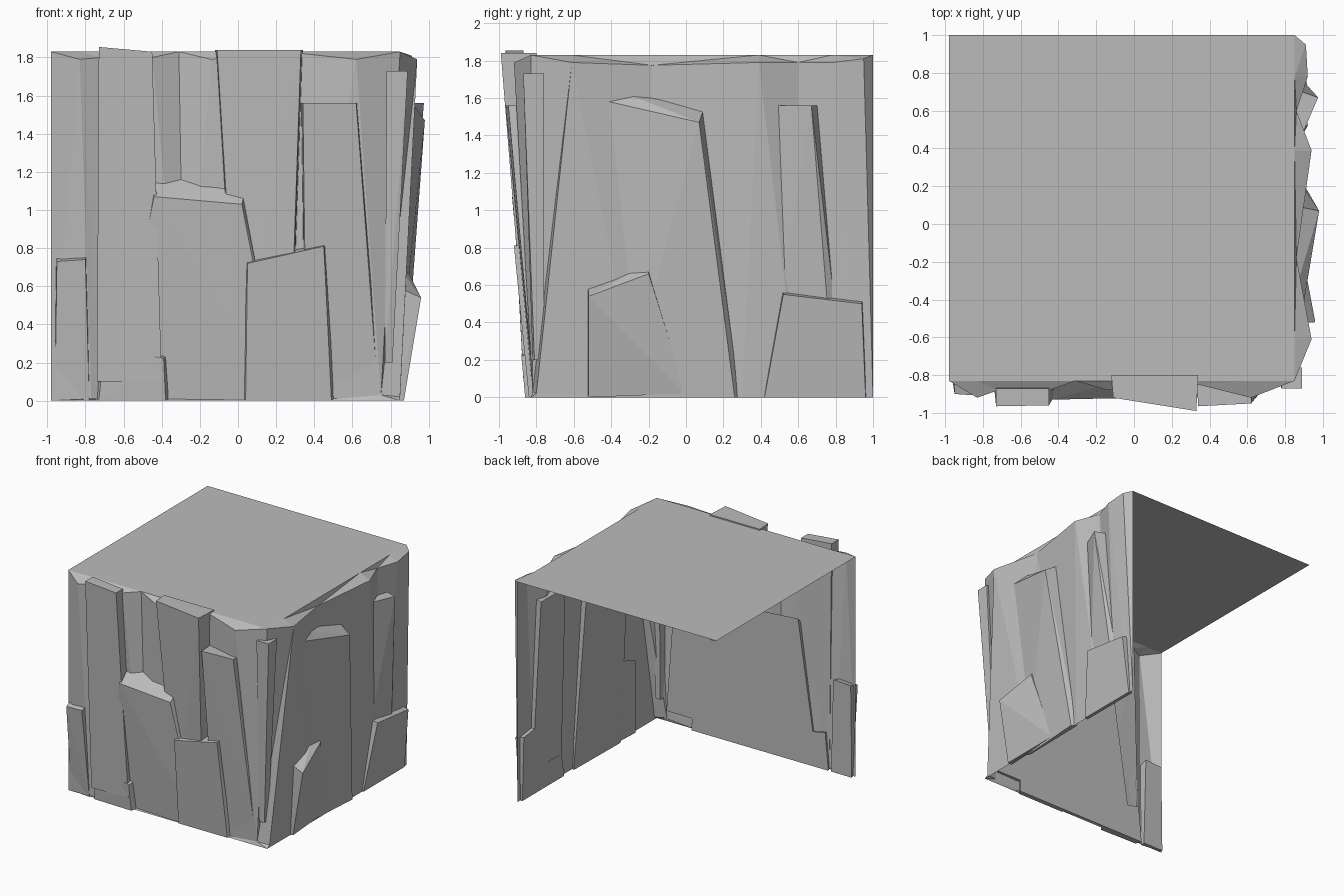
import bpy
import bmesh

if "Cube" in bpy.data.objects:
    bpy.data.objects.remove(bpy.data.objects["Cube"], do_unlink=True)

TOP = 1.83
LEFT, RIGHT, FRONT, BACK = -0.98, 0.85, -0.83, 1.0

stone = bpy.data.materials.new("grey_stone")
stone.use_nodes = True
GREY = (0.5, 0.5, 0.5, 1)
stone.diffuse_color = GREY
stone.node_tree.nodes["Principled BSDF"].inputs["Base Color"].default_value = GREY


def finish(bm, name):
    mesh = bpy.data.meshes.new(name)
    bm.to_mesh(mesh)
    bm.free()
    mesh.materials.append(stone)
    obj = bpy.data.objects.new(name, mesh)
    bpy.context.collection.objects.link(obj)
    return obj


def rim(point, z):
    """Nearest point on the straight plan outline."""
    return (min(point[0], RIGHT), max(point[1], FRONT), z)


# Flat plateau
bm = bmesh.new()
corners = [(LEFT, FRONT), (RIGHT, FRONT), (RIGHT, BACK), (LEFT, BACK)]
bm.faces.new([bm.verts.new((x, y, TOP)) for x, y in corners])
finish(bm, "plateau_top")

# Cliff walls: columns of (lip point, foot point), from front left to back right
columns = [
    ((LEFT, FRONT, TOP), (LEFT, FRONT, 0)),
    ((-0.83, -0.92, 1.79), (-0.77, -0.84, 0.01)),
    ((-0.72, -0.88, 1.80), (-0.72, -0.82, 0.01)),
    ((-0.45, -0.88, 1.80), (-0.36, -0.80, 0.02)),
    ((-0.31, FRONT, TOP), (-0.28, -0.80, 0.02)),
    ((-0.14, -0.88, 1.79), (-0.05, -0.80, 0.02)),
    ((0.34, -0.85, 1.82), (0.30, -0.82, 0.01)),
    ((0.62, -0.92, 1.79), (0.52, -0.82, 0.01)),
    ((RIGHT, FRONT, TOP), (0.75, -0.82, 0.03)),
    ((0.94, -0.61, 1.79), (0.85, -0.80, 0.02)),
    ((0.86, -0.18, 1.775), (0.85, -0.25, 0)),
    ((0.94, 0.39, 1.79), (0.85, 0.30, 0)),
    ((0.86, 0.60, 1.79), (0.85, 0.60, 0)),
    ((0.92, 0.78, 1.79), (0.85, 0.78, 0)),
    ((0.91, 0.95, 1.81), (0.85, 0.95, 0)),
    ((RIGHT, BACK, TOP), (RIGHT, BACK, 0)),
]
bm = bmesh.new()
rows = [[bm.verts.new(p) for p in (rim(lip, TOP), lip, foot, rim(lip, 0))]
        for lip, foot in columns]
for a, b in zip(rows, rows[1:]):
    for i in range(3):
        bm.faces.new((a[i], a[i + 1], b[i + 1], b[i]))
bmesh.ops.remove_doubles(bm, verts=bm.verts, dist=0.0005)
bmesh.ops.triangulate(bm, faces=bm.faces)
finish(bm, "cliff_walls")


def slab(name, outline, side="front", back=0.80, rise=0.04, flare=0.02):
    """Rock slab: outline is (along, height, outward) for top left,
    top right, foot right and foot left."""
    bm = bmesh.new()
    for i, (u, z, d) in enumerate(outline):
        shift = -flare if i in (0, 3) else flare
        for along, height, out in ((u, z, d),
                                   (u + shift, z + (rise if i < 2 else 0), back)):
            bm.verts.new((along, -out, height) if side == "front"
                         else (out, along, height))
    hull = bmesh.ops.convex_hull(bm, input=bm.verts)
    bmesh.ops.delete(bm, geom=hull["geom_interior"], context="VERTS")
    bmesh.ops.recalc_face_normals(bm, faces=bm.faces)
    bmesh.ops.dissolve_limit(bm, angle_limit=0.02, verts=bm.verts, edges=bm.edges)
    return finish(bm, name)


# Front slabs
slab("front_middle_slab",
     [(-0.44, 1.07, 0.93), (0.02, 1.03, 0.92), (0.22, 0, 0.83), (-0.62, 0, 0.81)],
     rise=0.12, flare=0.03)
slab("front_right_low_slab",
     [(0.05, 0.72, 0.91), (0.45, 0.81, 0.92), (0.49, 0, 0.84), (0.04, 0, 0.84)], rise=0.02)
slab("front_left_foot_slab",
     [(-0.70, 0.29, 0.87), (-0.39, 0.22, 0.88), (-0.38, 0, 0.86), (-0.73, 0, 0.85)], rise=0.02)
slab("front_left_edge_slab",
     [(-0.95, 0.73, 0.90), (-0.80, 0.74, 0.91), (-0.78, 0, 0.84), (-0.96, 0, 0.82)],
     rise=0.03, flare=0.005)
slab("front_left_tall_slab",
     [(-0.73, 1.855, 0.965), (-0.45, 1.83, 0.96), (-0.40, 0.1, 0.82), (-0.74, 0.1, 0.83)],
     back=0.87, rise=0, flare=0)
slab("front_centre_tall_slab",
     [(-0.11, 1.84, 0.92), (0.33, 1.84, 0.99), (0.27, 0.1, 0.85), (0.0, 0.1, 0.82)],
     rise=0, flare=0.01)
slab("front_right_tall_slab",
     [(0.34, 1.56, 0.965), (0.62, 1.56, 0.95), (0.73, 0.1, 0.82), (0.36, 0.1, 0.83)],
     rise=0, flare=0.01)
slab("corner_slab",
     [(0.78, 1.73, 0.87), (0.89, 1.73, 0.87), (0.81, 0.2, 0.81), (0.77, 0.2, 0.82)],
     back=0.76, rise=0, flare=0)

# Right-hand wall slabs
slab("side_middle_tall_slab",
     [(-0.41, 1.58, 0.90), (0.07, 1.47, 0.98), (0.26, 0, 0.87), (-0.30, 0, 0.82)],
     side="right", back=0.83, rise=0.09, flare=0.03)
slab("side_front_low_slab",
     [(-0.52, 0.54, 0.96), (-0.20, 0.66, 0.90), (0.0, 0.02, 0.85), (-0.52, 0, 0.87)],
     side="right", back=0.83, rise=0.06, flare=0.005)
slab("side_back_low_slab",
     [(0.52, 0.55, 0.92), (0.94, 0.50, 0.91), (0.96, 0, 0.86), (0.42, 0, 0.86)],
     side="right", back=0.83, rise=0.02, flare=0.005)
slab("side_back_tall_slab",
     [(0.45, 1.56, 0.88), (0.67, 1.56, 0.975), (0.78, 0.2, 0.86), (0.50, 0.2, 0.82)],
     side="right", back=0.83, rise=0, flare=0.05)
